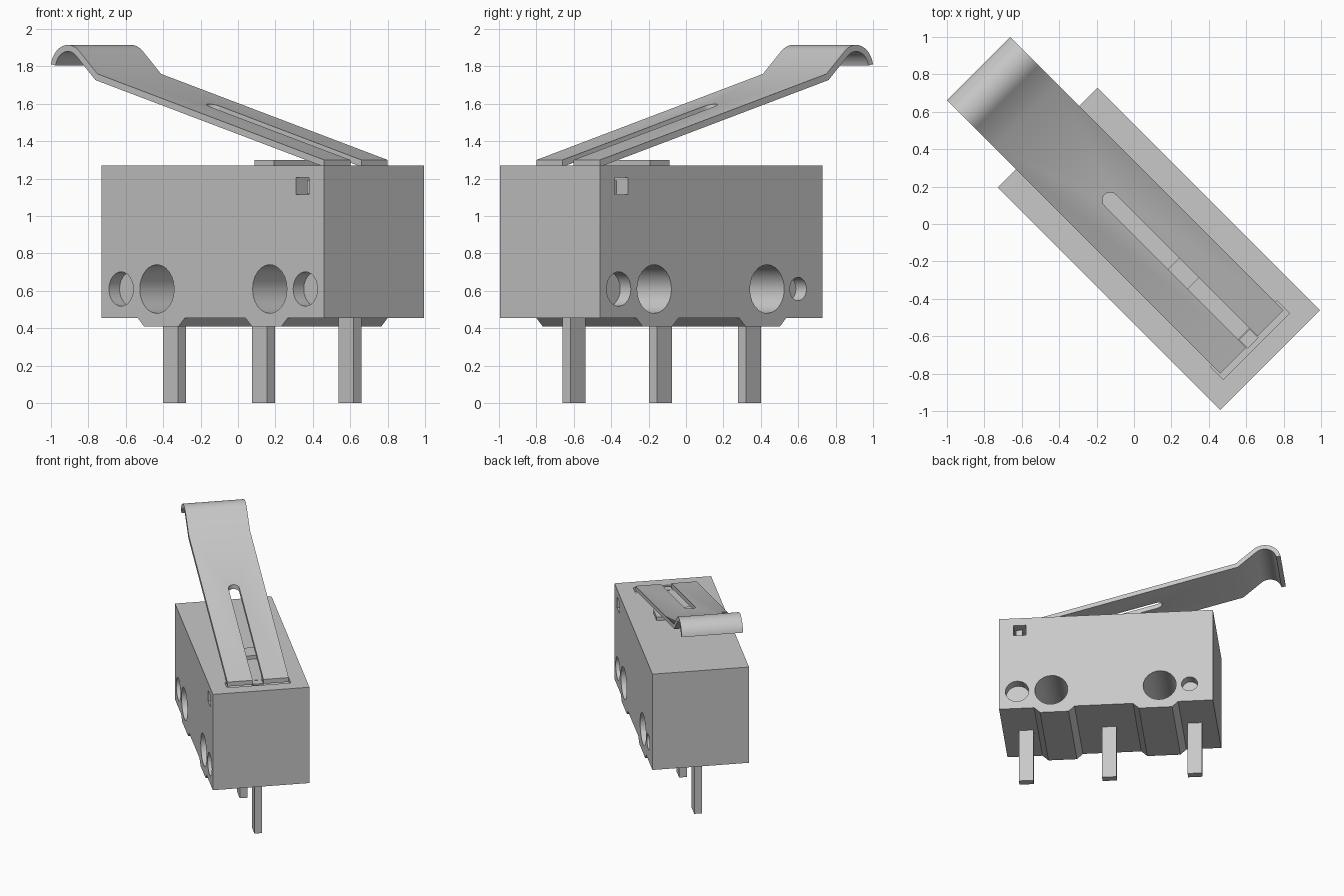
import bpy, bmesh
from math import radians, cos, sin, pi
from mathutils import Matrix

if "Cube" in bpy.data.objects:
    bpy.data.objects.remove(bpy.data.objects["Cube"], do_unlink=True)

# The whole switch stands diagonally; parts are built along local x
TURN = Matrix.Rotation(radians(-45), 4, 'Z')

grey = bpy.data.materials.new("light grey")
grey.use_nodes = True
grey.diffuse_color = (0.58, 0.58, 0.58, 1)
grey.node_tree.nodes["Principled BSDF"].inputs["Base Color"].default_value = (0.58, 0.58, 0.58, 1)


def extrude(name, points, start, end, axis='Y'):
    """Extrude an outline: (x, z) along y, or (x, y) along z."""
    bm = bmesh.new()
    place = (lambda p, d: (p[0], d, p[1])) if axis == 'Y' else (lambda p, d: (p[0], p[1], d))
    face = bm.faces.new([bm.verts.new(place(p, start)) for p in points])
    moved = bmesh.ops.extrude_face_region(bm, geom=[face])["geom"]
    verts = [v for v in moved if isinstance(v, bmesh.types.BMVert)]
    shift = (0, end - start, 0) if axis == 'Y' else (0, 0, end - start)
    bmesh.ops.translate(bm, verts=verts, vec=shift)
    bmesh.ops.recalc_face_normals(bm, faces=bm.faces)
    bm.transform(TURN)
    mesh = bpy.data.meshes.new(name)
    bm.to_mesh(mesh)
    bm.free()
    mesh.materials.append(grey)
    obj = bpy.data.objects.new(name, mesh)
    bpy.context.collection.objects.link(obj)
    return obj


def box(name, x0, x1, y0, y1, z0, z1):
    return extrude(name, [(x0, z0), (x1, z0), (x1, z1), (x0, z1)], y0, y1)


def arc(cx, cy, r, a0, a1, n):
    angles = [radians(a0 + (a1 - a0) * i / n) for i in range(n + 1)]
    return [(cx + r * cos(a), cy + r * sin(a)) for a in angles]


def hole(x, r, y0, y1):
    return extrude("hole_cutter", arc(x, 0.61, r, 0, 345, 23), y0, y1)


def activate(obj):
    bpy.ops.object.select_all(action='DESELECT')
    obj.select_set(True)
    bpy.context.view_layer.objects.active = obj


def cut(obj, cutters):
    for cutter in cutters:
        activate(obj)
        mod = obj.modifiers.new("cut", 'BOOLEAN')
        mod.operation, mod.solver, mod.object = 'DIFFERENCE', 'EXACT', cutter
        bpy.ops.object.modifier_apply(modifier=mod.name)
        bpy.data.objects.remove(cutter, do_unlink=True)


# Housing with two ribs underneath
W = 0.378
outline = [(-0.654, 1.27), (-0.654, 0.455)]
for a, b in ((-0.38, -0.025), (0.435, 0.753)):
    outline += [(a, 0.455), (a + 0.047, 0.41), (b - 0.047, 0.41), (b, 0.455)]
outline += [(1.029, 0.455), (1.029, 1.27)]
housing = extrude("housing", outline, -W, W)
cut(housing, [
    # mounting holes
    hole(-0.235, 0.13, -0.5, 0.5),
    hole(0.618, 0.13, -0.5, 0.5),
    # blind sockets
    hole(-0.506, 0.092, -0.5, -W + 0.08),
    hole(0.887, 0.092, -0.5, -W + 0.08),
    hole(-0.47, 0.063, W - 0.08, 0.5),
    hole(0.887, 0.092, W - 0.08, 0.5),
    # hinge window and lever pocket
    box("window_cutter", 0.816, 0.915, -0.5, 0.5, 1.115, 1.205),
    box("pocket_cutter", 0.83, 0.926, -0.25, 0.25, 1.235, 1.4),
])

# Bent lever with a rolled tip and an open slot
top = [(0.891, 1.30), (-0.822, 1.76)] + arc(-1.047, 1.785, 0.13, 48, 168, 14)
under = arc(-1.047, 1.785, 0.095, 168, 48, 14) + [(-0.838, 1.727), (0.891, 1.263)]
lever = extrude("lever", top + under, -0.24, 0.24)
slot = arc(-0.18, 0, 0.042, 90, 270, 10) + [(1.0, -0.042), (1.0, 0.042)]
cut(lever, [extrude("slot_cutter", slot, 1.0, 2.0, 'Z')])

# Plunger, hinge parts and terminals
box("plunger", 0.30, 0.448, -0.177, 0.177, 1.2, 1.30)
box("hinge_bar", 0.85, 0.9, -0.33, 0.33, 1.12, 1.19)
box("hinge_tongue", 0.835, 0.9, -0.04, 0.04, 1.15, 1.27)
for side, x in (("left_end", -0.538), ("middle", 0.135), ("right_end", 0.79)):
    box(side + "_terminal", x, x + 0.114, -0.03, 0.03, 0, 0.5)

# Smooth the curved surfaces only
for obj in (housing, lever):
    activate(obj)
    bpy.ops.object.shade_smooth_by_angle(angle=radians(30))
